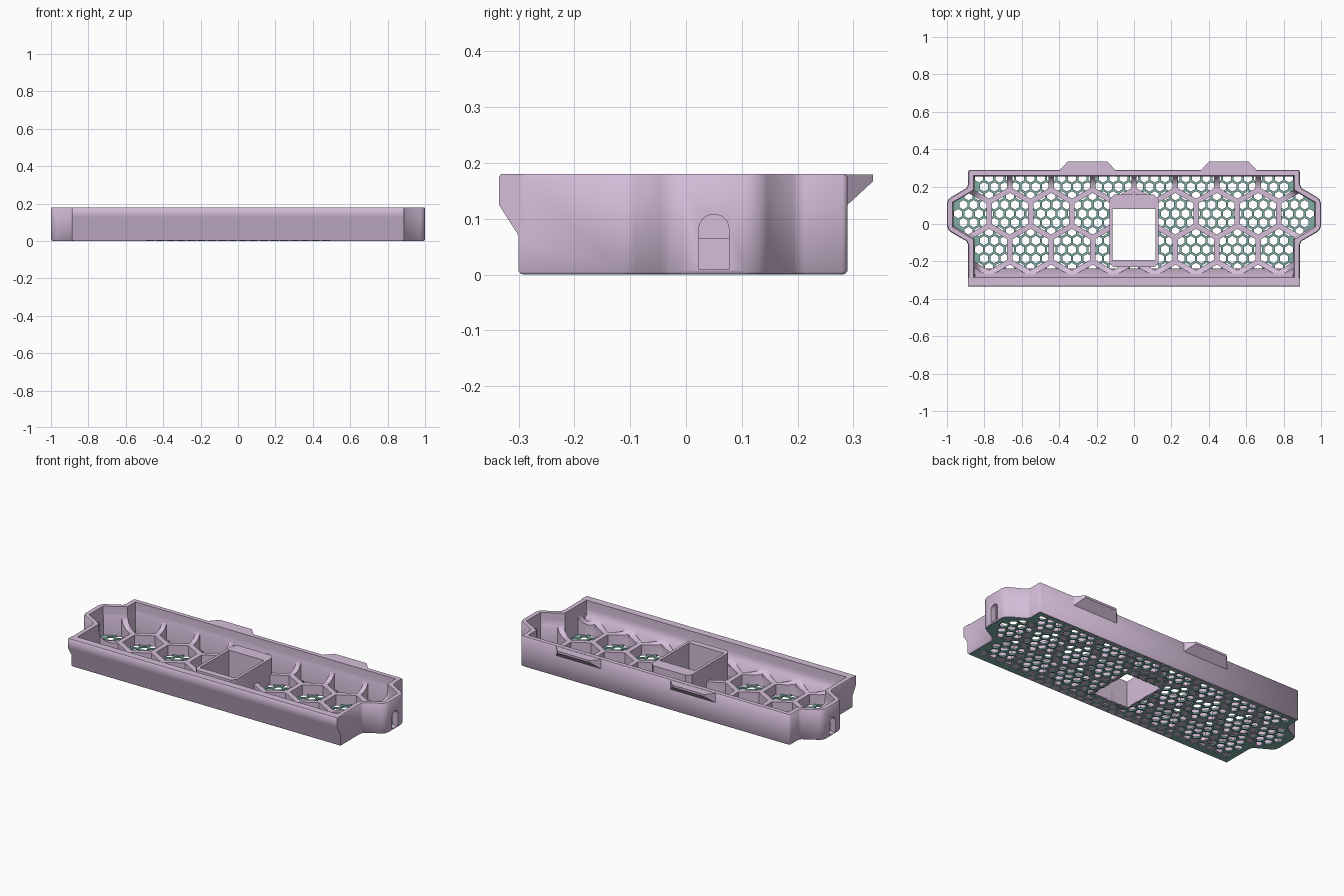
import bpy, bmesh, math
from mathutils import Vector

cube = bpy.data.objects.get("Cube")
if cube:
    bpy.data.objects.remove(cube)


def material(name, rgb):
    m = bpy.data.materials.new(name)
    m.use_nodes = True
    m.diffuse_color = (*rgb, 1)
    m.node_tree.nodes["Principled BSDF"].inputs["Base Color"].default_value = (*rgb, 1)
    return m


MAUVE = material("mauve plastic", (0.66, 0.51, 0.69))
TEAL = material("teal mesh", (0.22, 0.43, 0.39))


def finish(name, bm, mat=MAUVE):
    bmesh.ops.recalc_face_normals(bm, faces=bm.faces)
    me = bpy.data.meshes.new(name)
    bm.to_mesh(me)
    bm.free()
    me.materials.append(mat)
    ob = bpy.data.objects.new(name, me)
    bpy.context.scene.collection.objects.link(ob)
    return ob


def add_loft(bm, rings):
    """Skin a stack of equal-length point rings into a closed solid."""
    loops = [[bm.verts.new(p) for p in ring] for ring in rings]
    n = len(loops[0])
    for low, high in zip(loops, loops[1:]):
        for i in range(n):
            j = (i + 1) % n
            bm.faces.new((low[i], low[j], high[j], high[i]))
    bm.faces.new(loops[0][::-1])
    bm.faces.new(loops[-1])


def loft(name, rings, mat=MAUVE):
    bm = bmesh.new()
    add_loft(bm, rings)
    return finish(name, bm, mat)


def at_z(pts, z):
    return [(x, y, z) for x, y in pts]


def mirrored(half):
    return half + [(-x, y) for x, y in reversed(half)]


def inset(pts, d):
    """Move every edge of a counter-clockwise outline inward by d."""
    out = []
    for i, p in enumerate(pts):
        p, a, b = Vector(p), Vector(pts[i - 1]), Vector(pts[(i + 1) % len(pts)])
        u, v = (p - a).normalized(), (b - p).normalized()
        n1, n2 = Vector((-u.y, u.x)), Vector((-v.y, v.x))
        out.append(tuple(p + (n1 + n2) * d / (1 + n1.dot(n2))))
    return out


def hexagon(x, y, r):
    return [(x + r * math.sin(k * math.pi / 3), y + r * math.cos(k * math.pi / 3))
            for k in range(6)]


def hex_grid(name, pitch, width, y0, cols, rows, z0, z1, keep):
    """Staggered field of hexagonal prisms."""
    bm = bmesh.new()
    for row in range(-rows, rows + 1):
        for col in range(-cols, cols + 1):
            x = pitch * (col + 0.5 * (row % 2))
            y = y0 + pitch * row * math.sqrt(3) / 2
            if keep(x, y):
                ring = hexagon(x, y, width / math.sqrt(3))
                add_loft(bm, [at_z(ring, z0), at_z(ring, z1)])
    return finish(name, bm)


def boolean(ob, cutter, op="DIFFERENCE"):
    mod = ob.modifiers.new("cut", "BOOLEAN")
    mod.object, mod.operation, mod.solver = cutter, op, "EXACT"
    bpy.context.view_layer.objects.active = ob
    bpy.ops.object.modifier_apply(modifier=mod.name)
    bpy.data.objects.remove(cutter)


def smooth(ob, angle=40):
    bpy.ops.object.select_all(action="DESELECT")
    ob.select_set(True)
    bpy.context.view_layer.objects.active = ob
    bpy.ops.object.shade_smooth_by_angle(angle=math.radians(angle))


TOP, RIB = 0.18, 0.065
W = 0.887

# Plan outlines: outer wall and the simpler base for the cavity
outer = mirrored([(W, -0.30), (W, -0.112), (0.895, -0.092), (0.975, -0.046), (0.993, -0.031),
                  (1.0, -0.008), (1.0, 0.108), (0.993, 0.131), (0.975, 0.146), (0.895, 0.192),
                  (W, 0.212), (W, 0.281), (0.88, 0.289)])


def cavity_plan(front):
    return mirrored([(W, front), (W, -0.10), (1.0, -0.033), (1.0, 0.133), (W, 0.20), (W, 0.289)])


inner = cavity_plan(-0.317)

# Tray body with lightly chamfered rims
body = loft("tray_body", [at_z(inset(outer, 0.004), 0.001), at_z(outer, 0.006),
                          at_z(outer, TOP - 0.005), at_z(inset(outer, 0.004), TOP)])

# Front overhanging rail
rail_profile = [(-0.29, 0.06), (-0.30, 0.07), (-0.335, 0.125), (-0.335, TOP - 0.005),
                (-0.331, TOP), (-0.29, TOP)]
rail = loft("front_rail", [[(x, y, z) for y, z in rail_profile] for x in (-W, W)])
boolean(body, rail, "UNION")

# Cavity with a rounded fillet around the bottom
R = 0.07
steps = [k * math.pi / 16 for k in range(9)]
rings = [at_z(inset(inner, 0.03 + R * (1 - math.sin(a))), RIB + R * (1 - math.cos(a)))
         for a in steps]
cavity = loft("cavity_cutter", rings + [at_z(inset(inner, 0.03), 0.3)])
boolean(body, cavity)

# Large honeycomb wells, stopped at the front by a sloping wall
wells = hex_grid("well_cutter", 0.2213, 0.192, 0.055, 5, 2, -0.1, 0.25, lambda x, y: True)
limit = loft("well_limit", [at_z(inset(cavity_plan(-0.272), 0.034), z) for z in (-0.05, 0.009)]
             + [at_z(inset(inner, 0.034), z) for z in (0.12, 0.2)])
boolean(wells, limit, "INTERSECT")
boolean(body, wells)

# Fine mesh floor
floor = loft("mesh_floor", [at_z(inset(outer, 0.007), 0), at_z(inset(outer, 0.007), 0.009)], TEAL)


def over_floor(x, y):
    in_tray = abs(x) < 0.84 and -0.25 < y < 0.25
    in_end = abs(x) < 0.965 and abs(y - 0.05) < 0.11 - 0.59 * (abs(x) - W)
    return in_tray or in_end


boolean(floor, hex_grid("mesh_cutter", 0.0553, 0.043, 0.055, 18, 7, -0.1, 0.1, over_floor))

# Central window frame with a broad back ledge
frame_plan = mirrored([(0.112, -0.23), (0.132, -0.205), (0.132, 0.132), (0.107, 0.157)])
frame = loft("window_frame", [at_z(frame_plan, 0.004), at_z(frame_plan, 0.16)])
window = mirrored([(0.115, -0.193), (0.115, 0.08)])
for part in (body, floor, frame):
    boolean(part, loft("window_cutter", [at_z(window, -0.1), at_z(window, 0.3)]))

# Arched cable holes in both ends
arch = [(0.023, 0.009), (0.077, 0.009)] + [
    (0.05 + 0.027 * math.cos(k * math.pi / 12), 0.081 + 0.027 * math.sin(k * math.pi / 12))
    for k in range(13)]
for side in (-1, 1):
    boolean(body, loft("arch_cutter", [[(side * x, y, z) for y, z in arch] for x in (0.93, 1.1)]))

# Wedge tabs along the back
for name, cx in (("back_tab_left", 0.507), ("back_tab_right", -0.248)):
    bm = bmesh.new()
    for s in (-1, 1):
        for half, y, z in ((0.152, 0.284, TOP - 0.001), (0.152, 0.284, 0.12),
                           (0.105, 0.335, TOP - 0.001), (0.105, 0.335, 0.167)):
            bm.verts.new((cx + s * half, y, z))
    bmesh.ops.convex_hull(bm, input=bm.verts)
    finish(name, bm)

for part in (body, floor, frame):
    smooth(part)
